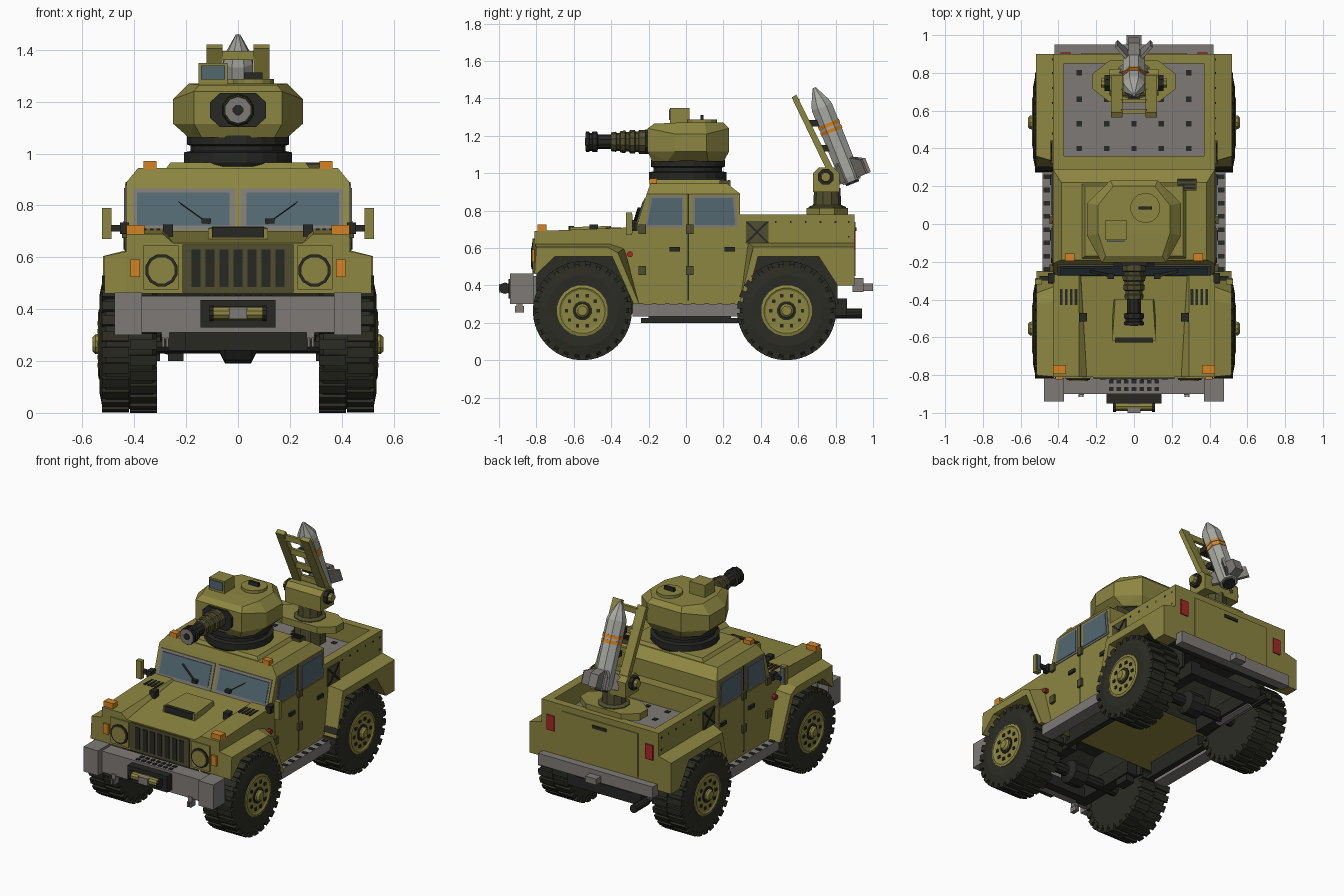
import bpy, bmesh, math
from mathutils import Vector

if "Cube" in bpy.data.objects:
    bpy.data.objects.remove(bpy.data.objects["Cube"])

MATS = {}
for n, c in dict(olive=(.265, .239, .053), dark_olive=(.08, .075, .028), black=(.02, .02, .017), tire=(.025, .025, .018),
                 grey=(.212, .195, .18), light_grey=(.4, .4, .37), glass=(.085, .135, .16), orange=(.66, .225, .017),
                 red=(.4, .02, .02)).items():
    MATS[n] = bpy.data.materials.new(n)
    MATS[n].diffuse_color = (*c, 1)

def finish(name, bm, mat, mirror=False):
    if mirror:
        for v in bmesh.ops.duplicate(bm, geom=bm.verts[:] + bm.edges[:] + bm.faces[:])["geom"]:
            if isinstance(v, bmesh.types.BMVert):
                v.co.x = -v.co.x
    bmesh.ops.recalc_face_normals(bm, faces=bm.faces[:])
    me = bpy.data.meshes.new(name)
    bm.to_mesh(me)
    bm.free()
    me.materials.append(MATS[mat])
    ob = bpy.data.objects.new(name, me)
    bpy.context.collection.objects.link(ob)
    return ob

def hulls(name, groups, mat, mirror=False):
    """One object made of several convex pieces."""
    bm = bmesh.new()
    for g in groups:
        bmesh.ops.convex_hull(bm, input=[bm.verts.new(p) for p in g])
    bmesh.ops.dissolve_limit(bm, angle_limit=.01, verts=bm.verts[:], edges=bm.edges[:])
    return finish(name, bm, mat, mirror)

def bx(x0, x1, y0, y1, z0, z1):
    return [(x, y, z) for x in (x0, x1) for y in (y0, y1) for z in (z0, z1)]

def box(name, dims, mat, mirror=False):
    return hulls(name, [bx(*dims)], mat, mirror)

def sym(pts):
    return [(s * x, y, z) for s in (-1, 1) for x, y, z in pts]

def prism(name, pts, x0, x1, mat, mirror=False, pts2=None):
    """Side profile (y, z) extruded along x, optionally to a second profile."""
    bm = bmesh.new()
    a = [bm.verts.new((x0, *p)) for p in pts]
    b = [bm.verts.new((x1, *p)) for p in (pts2 or pts)]
    bm.faces.new(a)
    bm.faces.new(b[::-1])
    for i in range(len(a)):
        bm.faces.new((a[i - 1], a[i], b[i], b[i - 1]))
    return finish(name, bm, mat, mirror)

def lathe(name, prof, origin, axis, mat, n=16, mirror=False):
    """Profile of (radius, height) turned about an axis."""
    bm = bmesh.new()
    q = Vector(axis).to_track_quat('Z', 'Y')
    rings = [[bm.verts.new(Vector(origin) + q @ Vector((r * math.cos(t), r * math.sin(t), h)))
              for t in (math.tau * (i + .5) / n for i in range(n))] for r, h in prof]
    for a, b in zip(rings, rings[1:]):
        for i in range(n):
            bm.faces.new((a[i - 1], a[i], b[i], b[i - 1]))
    bm.faces.new(rings[0])
    bm.faces.new(rings[-1])
    return finish(name, bm, mat, mirror)

def side_plate(pts, t=.005):
    return [(.43 + d, y, z) for y, z in pts for d in (-.004, t)]

def rect(y0, y1, z0, z1):
    return [(y0, z0), (y1, z0), (y1, z1), (y0, z1)]

def shield_plate(x0, x1, z0, z1, t):
    return [(x, -.27 + (z - .7) * .06 / .19 + d, z) for x in (x0, x1) for z in (z0, z1) for d in (.004, -t)]

# body with wheel arches, dark inside
fa = [(-.8, .46), (-.7, .555), (-.395, .555), (-.28, .3)]
ra = [(.32, .3), (.385, .555), (.71, .555), (.81, .4)]
body = prism("body", [(-.81, .46)] + fa + ra + [(.9, .4), (.9, .65), (.29, .65), (.29, .7), (-.27, .7), (-.81, .655)],
             -.43, .43, "olive")
body.data.materials.append(MATS["tire"])
for p in body.data.polygons:
    p.material_index = int(p.normal.z < -.1 and p.center.z > .31)
prism("front_well_walls", fa + [(-.28, .25), (-.8, .3)], .285, .3, "tire", True)
prism("rear_well_walls", ra + [(.81, .3), (.32, .25)], .285, .3, "tire", True)
prism("front_flares", [(-.81, .46), (-.81, .625), (-.41, .625), (-.33, .6), (-.25, .3)] + fa[::-1], .42, .515,
      "olive", True, [(-.81, .46), (-.8, .605), (-.42, .605), (-.365, .575), (-.25, .3)] + fa[::-1])
prism("rear_flares", [(.285, .3), (.33, .63), (.9, .63), (.9, .4)] + ra[::-1], .42, .52,
      "olive", True, [(.285, .3), (.36, .605), (.9, .605), (.9, .4)] + ra[::-1])

# cargo bed
hulls("bed_walls", [bx(.37, .43, .29, .9, .64, .78), bx(-.43, -.37, .29, .9, .64, .78),
                    bx(-.38, .38, .85, .9, .64, .78), bx(-.38, .38, .29, .36, .64, .78)], "olive")
box("bed_floor", (-.37, .37, .36, .85, .645, .655), "grey")
hulls("floor_studs", [bx(x - .014, x + .014, y - .014, y + .014, .65, .659)
                      for x in (-.29, -.145, 0, .145, .29) for y in (.4, .53, .66, .8)], "black")
hulls("bed_bolts", [bx(.425, .433, y - .005, y + .005, z - .005, z + .005) for y, z in
                    [(.48 + .08 * i, .74) for i in range(5)] + [(.87, .74), (.87, .66)]], "black", True)
hulls("side_hatch", [side_plate(rect(.32, .44, .625, .745), .007)], "dark_olive", True)
hulls("hatch_cross", [[(x, .38 + s * a + c, .685 + a) for a in (-.055, .055) for c in (-.007, .007)
                       for x in (.425, .442)] for s in (-1, 1)], "black", True)

# tailgate and rear end
box("tailgate", (-.28, .28, .89, .906, .45, .74), "olive")
box("tailgate_handle", (-.05, .05, .9, .912, .69, .71), "black")
box("tail_lights", (.335, .39, .89, .907, .59, .69), "red", True)
box("rear_bumper", (-.42, .42, .89, .95, .365, .44), "grey")
box("tow_hitch", (-.04, .04, .94, 1, .37, .41), "grey")
lathe("muffler", [(.045, 0), (.045, .3)], (-.25, .5, .27), (0, 1, 0), "grey", 10)
lathe("exhaust", [(.018, 0), (.018, .12), (.026, .12), (.026, .26)], (-.27, .68, .25), (0, 1, 0), "black", 10)

# cab
hulls("cab", [sym([(.43, -.27, .7), (.43, .29, .7), (.43, -.21, .89), (.43, .29, .89), (.385, -.19, .945),
                   (.385, .22, .945)])], "olive")
hulls("roof_plate", [sym([(.28, -.185, .94), (.28, .215, .94), (.26, -.17, .966), (.26, .2, .966)])], "olive")
hulls("windshield_frame", [shield_plate(.01, .405, .703, .866, .005)], "grey", True)
hulls("windshield", [shield_plate(.032, .39, .722, .85, .009)], "glass", True)
hulls("wipers", [[(x + a, -.285 + (z - .7) * .06 / .19 + b, z + a) for x, z in ((.12, .735), (.225, .81))
                  for a in (-.007, .007) for b in (-.008, .008)], bx(.105, .14, -.29, -.26, .73, .75)], "black", True)
hulls("window_frames", [side_plate([(-.222, .71), (-.01, .71), (-.01, .88), (-.19, .88)]),
                        side_plate([(.035, .71), (.278, .71), (.262, .88), (.035, .88)])], "grey", True)
hulls("door_windows", [side_plate([(-.207, .722), (-.022, .722), (-.022, .868), (-.18, .868)], .009),
                       side_plate([(.048, .722), (.264, .722), (.25, .868), (.048, .868)], .009)], "glass", True)
hulls("doors", [side_plate([(-.23, .4), (-.19, .33), (.007, .33), (.007, .7), (-.23, .7)], .004),
                side_plate([(.018, .33), (.24, .33), (.27, .42), (.27, .7), (.018, .7)], .004)], "olive", True)
hulls("door_seams", [side_plate(rect(.009, .016, .32, .89), .0045)], "black", True)
hulls("door_handles", [bx(.42, .446, y - .028, y + .028, .582, .605) for y in (-.06, .235)], "black", True)
hulls("door_hinges", [bx(.42, .448, y - .02, y + .02, z - .025, z + .025)
                      for y in (-.235, .02) for z in (.48, .7)], "dark_olive", True)
lathe("side_reflectors", [(.016, 0), (.016, .03)], (.425, -.3, .567), (1, 0, 0), "red", 8, True)
box("roof_lights", (.315, .365, -.195, -.155, .94, .972), "orange", True)
box("roof_vent", (.23, .33, .178, .238, .93, .96), "dark_olive")
hulls("roof_vent_slats", [bx(.235, .325, y, y + .01, .94, .965) for y in (.185, .205, .225)], "black")

# mirrors
hulls("mirror_arms", [bx(.42, .5, -.3, -.275, .7, .725), bx(.42, .455, -.31, -.26, .69, .735)], "black", True)
box("mirrors", (.487, .525, -.32, -.29, .67, .79), "olive", True)
box("mirror_glass", (.492, .52, -.291, -.285, .68, .78), "glass", True)

# hood with raised fenders, and front end
hulls("hood_fenders", [[(x, y, z) for y, z in ((-.81, .69), (-.25, .712)) for x, z in
                        ((.43, z), (.29, z), (.25, .655), (.43, .65))]], "olive", True)
hulls("hood_scoop", [sym([(.115, -.62, .65), (.115, -.4, .65), (.115, -.62, .712), (.1, -.4, .718)])], "olive")
box("scoop_intake", (-.1, .1, -.627, -.6, .677, .717), "black")
hulls("hood_vents", [bx(x, x + .014, -.43, -.345, .69, .711) for x in (.3, .326, .352, .378)], "black", True)
box("hood_latches", (.25, .29, -.515, -.47, .66, .726), "black", True)
box("fender_lights", (.36, .43, -.795, -.747, .68, .725), "orange", True)
box("grille", (-.215, .215, -.82, -.8, .465, .65), "dark_olive")
hulls("grille_slots", [bx(i * .054 - .017, i * .054 + .017, -.824, -.81, .485, .63) for i in range(-3, 4)], "black")
box("headlight_bezels", (.23, .365, -.818, -.8, .475, .645), "olive", True)
lathe("headlight_rings", [(.064, 0), (.064, .025)], (.295, -.8, .55), (0, -1, 0), "black", 12, True)
lathe("headlights", [(.052, 0), (.052, .03)], (.295, -.8, .55), (0, -1, 0), "olive", 12, True)
box("turn_signals", (.377, .415, -.823, -.8, .525, .592), "orange", True)

# front bumper and winch
box("front_bumper", (-.4, .4, -.9, -.8, .31, .45), "grey")
box("bumper_ends", (.37, .477, -.94, -.815, .3, .465), "grey", True)
hulls("bumper_slots", [bx(x * .04 - .012, x * .04 + .012, y, y + .022, .44, .455) for y in (-.885, -.845)
                       for x in range(-3, 4)], "black")
box("winch_mount", (-.145, .145, -.95, -.89, .33, .435), "black")
lathe("winch_drum", [(.026, -.105), (.026, .105)], (0, -.965, .385), (1, 0, 0), "olive", 10)
lathe("winch_ends", [(.03, .095), (.03, .11)], (0, -.968, .385), (1, 0, 0), "black", 10, True)
box("winch_lead", (-.035, .035, -1, -.94, .362, .408), "grey")
hulls("tow_hooks", [bx(.265, .295, -.905, -.875, .285, .32), bx(.268, .278, -.915, -.865, .255, .29),
                    bx(.284, .294, -.915, -.865, .255, .29)], "grey", True)

# chassis
box("front_rails", (.2, .27, -.78, -.3, .24, .33), "black", True)
box("rear_rails", (.2, .27, .34, .86, .24, .33), "black", True)
hulls("cross_members", [bx(-.27, .27, y, y + .06, .24, .31) for y in (-.76, .8)], "black")
box("skid_rails", (.3, .34, -.24, .28, .2, .225), "black", True)
box("skid_supports", (.3, .34, -.2, .24, .215, .31), "black", True)
box("transfer_case", (-.27, -.21, -.42, -.32, .2, .3), "black")
box("side_steps", (.4, .485, -.285, .31, .235, .3), "grey", True)
hulls("step_slots", [bx(.445, .48, y - .012, y + .012, .29, .304) for y in (-.24 + .07 * i for i in range(8))], "black", True)

# wheels and axles
def block(cy, t, x0, x1):
    return [(x, cy + r * math.cos(t + a), .265 + r * math.sin(t + a))
            for x in (x0, x1) for r, a in ((.22, -.08), (.22, .08), (.265, -.075), (.265, .075))]

for nm, y in (("front", -.554), ("rear", .538)):
    o, X = (0, y, .265), (1, 0, 0)
    lathe(nm + "_axle", [(.035, -.34), (.035, -.07), (.075, -.05), (.075, .05), (.035, .07), (.035, .34)], o, X, "black", 10)
    lathe(nm + "_tires", [(.13, .315), (.235, .315), (.252, .33), (.252, .51), (.235, .525), (.19, .534), (.13, .53)],
          o, X, "tire", 28, True)
    hulls(nm + "_treads", [block(y, math.tau * (i + k / 2) / 26, .312 + k * .108, .417 + k * .108)
                           for i in range(26) for k in (0, 1)], "tire", True)
    lathe(nm + "_rims", [(.137, .5), (.137, .536), (.122, .54), (.112, .534), (.05, .534)], o, X, "olive", 20, True)
    lathe(nm + "_hub_rings", [(.052, .52), (.052, .54)], o, X, "black", 12, True)
    lathe(nm + "_hubs", [(.04, .52), (.038, .55), (.026, .562)], o, X, "olive", 10, True)
    nuts = [(y + .085 * math.cos(t), .265 + .085 * math.sin(t)) for t in (math.tau * i / 10 for i in range(10))]
    hulls(nm + "_lug_nuts", [bx(.53, .541, a - .009, a + .009, b - .009, b + .009) for a, b in nuts], "black", True)

# turret
lathe("turret_ring", [(.2, .95), (.21, .965), (.21, 1.005), (.185, 1.01), (.185, 1.03), (.2, 1.035), (.2, 1.07)],
      (0, .01, 0), (0, 0, 1), "black", 20)
hulls("turret", [sym([(.14, -.18, 1.062), (.19, -.1, 1.062), (.19, .12, 1.062), (.1, .2, 1.062)] +
                     [(x, y, z) for z, e in ((1.115, 1.115), (1.21, 1.24)) for x, y, z in
                      ((.17, -.205, e), (.25, -.06, z), (.25, .11, z), (.125, .23, e))] +
                     [(.15, -.17, 1.265), (.19, -.05, 1.27), (.19, .1, 1.27), (.11, .2, 1.27)])], "olive")
box("sight_box", (-.152, -.04, -.085, .02, 1.25, 1.35), "olive")
box("sight_glass", (-.143, -.05, -.092, -.08, 1.285, 1.34), "glass")
lathe("turret_hatch", [(.08, 1.26), (.08, 1.288)], (.06, .085, 0), (0, 0, 1), "olive", 14)
box("hatch_handle", (.025, .095, .077, .093, 1.28, 1.312), "black")

# gun
g, F = (0, 0, 1.168), (0, -1, 0)
hulls("gun_mount", [sym([(x, y, 1.168 + s * z) for y in (-.18, -.22) for s in (-1, 1)
                         for x, z in ((.108, .03), (.07, .065))])], "black")
lathe("gun_sleeve", [(.064, .2), (.064, .25), (.055, .255), (.055, .27), (.064, .275), (.062, .3), (.052, .305),
                     (.052, .32), (.06, .325), (.058, .35), (.048, .355), (.048, .37), (.054, .375), (.05, .4)],
      g, F, "dark_olive", 10)
lathe("gun_barrel", [(.038, .38), (.038, .47), (.055, .475), (.055, .5), (.048, .503), (.048, .515), (.055, .518),
                     (.055, .535)], g, F, "black", 10)
lathe("muzzle", [(.05, .52), (.05, .538)], g, F, "grey", 10)
lathe("bore", [(.022, .53), (.022, .541)], g, F, "black", 8)

# launcher pedestal
hulls("launcher_base", [sym([(x, .755 + t * y, z) for t in (-1, 1) for z in (.77, .815)
                             for x, y in ((.22, .04), (.13, .11))])], "olive")
lathe("launcher_column", [(.1, .65), (.1, .82), (.075, .83), (.07, .92)], (0, .755, 0), (0, 0, 1), "dark_olive", 10)
hulls("launcher_bracket", [[(x, y, z) for x in (-.13, .13) for y, z in
                            [(.68, .9), (.82, .9), (.68, 1), (.71, 1.03), (.79, 1.03), (.82, 1)]]], "olive")
lathe("bracket_pivots", [(.045, .12), (.045, .155)], (0, .747, .98), (1, 0, 0), "black", 8, True)
lathe("pivot_caps", [(.03, .15), (.025, .175)], (0, .747, .98), (1, 0, 0), "olive", 8, True)

# launch rail
def on_rail(t, w, x, d):
    y, z = .578 + .195 * t, 1.41 - .395 * t
    return bx(-x, x, y - w, y + d, z - .018, z + .018)

prism("rail_beams", [(.565, 1.405), (.59, 1.42), (.79, 1.02), (.755, 1.01)], .06, .122, "olive", True)
hulls("rail_rungs", [on_rail(t, .008, .07, .012) for t in (.08, .36, .64, .9)], "olive")
hulls("missile_clamps", [on_rail(t, 0, .03, .1) for t in (.36, .7)], "black")

# missile
tail, d = Vector((0, .887, .955)), Vector((0, -.202, .502)).normalized()
lathe("missile_body", [(.055, 0), (.062, .03), (.062, .43), (.052, .46), (.01, .541)], tail, d, "light_grey", 8)
lathe("missile_nozzle", [(.04, -.012), (.044, .02)], tail, d, "black", 8)
for nm, h in (("lower", .285), ("upper", .318)):
    lathe("missile_%s_band" % nm, [(.065, h), (.065, h + .02)], tail, d, "orange", 8)
back, fins = Vector((0, d.z, -d.y)), []
for a, r1 in ((0, .113), (45, .13), (-45, .13), (130, .1), (-130, .1)):
    out = back * math.cos(math.radians(a)) + Vector((math.sin(math.radians(a)), 0, 0))
    w = out.cross(d) * (.03 if a == 0 else .008)
    fins.append([tail + out * r + d * h + w * s for s in (-1, 1) for r, h in ((.04, .01), (.04, .13), (r1, .01), (r1, .09))])
hulls("missile_fins", fins, "grey")

for m in bpy.data.materials:
    if m.users and not m.is_grease_pencil:
        m.use_nodes = True
        m.node_tree.nodes["Principled BSDF"].inputs["Base Color"].default_value = m.diffuse_color
